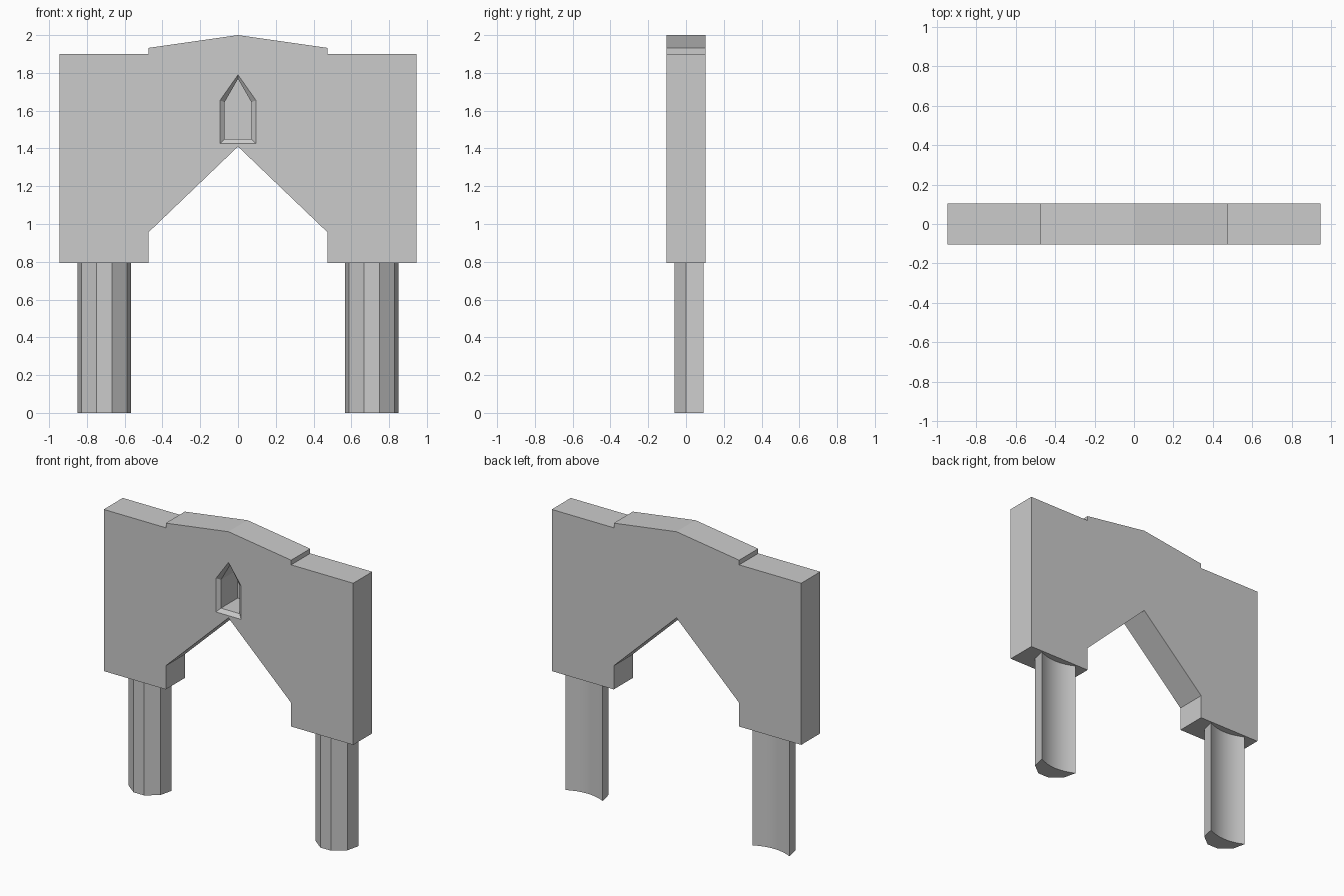
import bpy, bmesh, math

if "Cube" in bpy.data.objects:
    bpy.data.objects.remove(bpy.data.objects["Cube"])


def loft(name, rings):
    """Closed solid through a list of equally sized point rings."""
    bm = bmesh.new()
    loops = [[bm.verts.new(p) for p in ring] for ring in rings]
    for a, b in zip(loops, loops[1:]):
        for i in range(len(a)):
            j = (i + 1) % len(a)
            bm.faces.new((a[i], a[j], b[j], b[i]))
    bm.faces.new(loops[0])
    bm.faces.new(loops[-1])
    bmesh.ops.recalc_face_normals(bm, faces=bm.faces)
    mesh = bpy.data.meshes.new(name)
    bm.to_mesh(mesh)
    bm.free()
    obj = bpy.data.objects.new(name, mesh)
    bpy.context.collection.objects.link(obj)
    return obj


def mirrored(half):
    """Complete a half outline (listed from x = 0 round to x = 0)."""
    return half + [(-x, v) for x, v in reversed(half) if x > 0]


def at_y(profile, y):
    return [(x, y, z) for x, z in profile]


def at_z(profile, z, cx):
    return [(cx + x, y, z) for x, y in profile]


# Gabled wall slab with pointed archway
D = 0.103
wall = mirrored([(0, 2.0), (0.475, 1.932), (0.475, 1.9), (0.945, 1.9),
                 (0.945, 0.793), (0.475, 0.793), (0.475, 0.955), (0, 1.41)])
slab = loft("arch_wall", [at_y(wall, -D), at_y(wall, D)])

# Deep pointed niche with a splayed rim, open only at the front
outer = mirrored([(0, 1.79), (0.095, 1.655), (0.095, 1.425)])
inner = mirrored([(0, 1.768), (0.071, 1.645), (0.071, 1.45)])
cutter = loft("niche_cutter", [at_y(outer, -D - 0.03), at_y(outer, -D),
                               at_y(inner, -D + 0.02), at_y(inner, D - 0.005)])
cutter.hide_render = True
cutter.hide_viewport = True
cut = slab.modifiers.new("niche", 'BOOLEAN')
cut.operation = 'DIFFERENCE'
cut.solver = 'EXACT'
cut.object = cutter

# Legs: faceted front, shallow smooth hollow at the back
N, SAG, W, BACK = 8, 0.035, 0.141, 0.092
section = [(-W, BACK), (-0.12, 0.0), (-0.04, -0.062),
           (0.04, -0.062), (0.12, 0.0), (W, BACK)]
for i in range(1, N):
    t = 1 - 2 * i / N
    section.append((W * t, BACK - SAG * (1 - t * t)))

for side, cx in (("left", -0.708), ("right", 0.708)):
    leg = loft(f"{side}_leg", [at_z(section, 0, cx), at_z(section, 0.8, cx)])
    bpy.ops.object.select_all(action='DESELECT')
    leg.select_set(True)
    bpy.context.view_layer.objects.active = leg
    bpy.ops.object.shade_smooth_by_angle(angle=math.radians(25))
